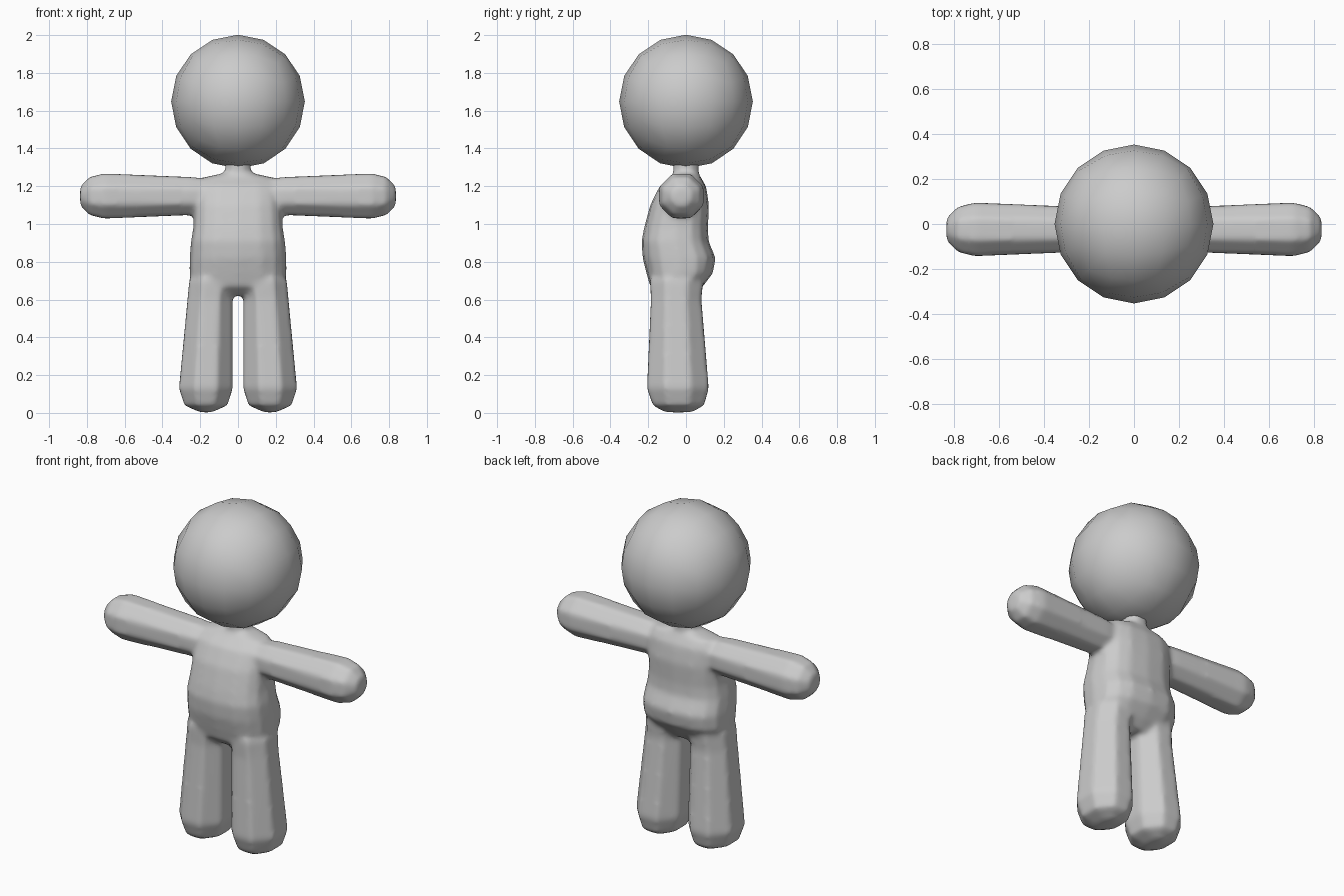
import bpy, bmesh
from math import cos, sin, pi, copysign
from mathutils import Vector

cube = bpy.data.objects.get("Cube")
if cube:
    bpy.data.objects.remove(cube, do_unlink=True)

grey = bpy.data.materials.new("plain_grey")
grey.use_nodes = True
grey.diffuse_color = (0.6, 0.6, 0.6, 1)
grey.node_tree.nodes["Principled BSDF"].inputs["Base Color"].default_value = (0.6, 0.6, 0.6, 1)


def finish(bm, name):
    bmesh.ops.recalc_face_normals(bm, faces=bm.faces)
    for face in bm.faces:
        face.smooth = True
    mesh = bpy.data.meshes.new(name)
    bm.to_mesh(mesh)
    bm.free()
    mesh.materials.append(grey)
    obj = bpy.data.objects.new(name, mesh)
    bpy.context.collection.objects.link(obj)
    return obj


def loft(bm, rings):
    """Skin a list of point rings and cap both ends."""
    loops = [[bm.verts.new(p) for p in ring] for ring in rings]
    for a, b in zip(loops, loops[1:]):
        for i in range(len(a)):
            j = (i + 1) % len(a)
            bm.faces.new((a[i], a[j], b[j], b[i]))
    bm.faces.new(loops[0])
    bm.faces.new(loops[-1])


def oval(sides, rx, ry, power=1.0, turn=0.0):
    """Points of a flat oval; power below 1 makes it boxier."""
    for i in range(sides):
        a = 2 * pi * i / sides + turn
        c, s = cos(a), sin(a)
        yield (rx * copysign(abs(c) ** power, c), ry * copysign(abs(s) ** power, s))


FLAT = pi / 8          # turns an octagon onto its flats
WIDEN = 1 / cos(FLAT)  # makes the flats reach the given size

skin = bmesh.new()

# Torso: height, half width, front y, back y
torso = [(0.62, 0.19, -0.13, 0.04), (0.67, 0.245, -0.19, 0.09), (0.74, 0.258, -0.21, 0.143),
         (0.82, 0.257, -0.23, 0.157), (0.91, 0.25, -0.236, 0.12), (0.98, 0.238, -0.222, 0.117),
         (1.10, 0.232, -0.19, 0.122), (1.20, 0.225, -0.14, 0.107), (1.245, 0.19, -0.085, 0.08),
         (1.268, 0.08, -0.065, 0.065)]
loft(skin, [[(x, y + (front + back) / 2, z)
             for x, y in oval(16, half, (back - front) / 2, 0.75)]
            for z, half, front, back in torso])

# Neck
loft(skin, [[(x, y, z) for x, y in oval(8, 0.072, 0.072, 1, FLAT)] for z in (1.2, 1.36)])

# Legs: height, centre x, half width, centre y, half depth
leg = [(0.003, 0.17, 0.03, -0.04, 0.07), (0.04, 0.17, 0.113, -0.04, 0.135),
       (0.13, 0.17, 0.142, -0.043, 0.163), (0.60, 0.148, 0.119, -0.052, 0.133),
       (0.70, 0.138, 0.12, -0.05, 0.14), (0.80, 0.12, 0.09, -0.05, 0.10)]
# Arms: distance from the middle, radius
arm = [(0.10, 0.085), (0.25, 0.1), (0.71, 0.119), (0.785, 0.1), (0.836, 0.05)]
for side in (-1, 1):
    loft(skin, [[(side * (cx + x), cy + y, z)
                 for x, y in oval(8, rx * WIDEN, ry * WIDEN, 1, FLAT)]
                for z, cx, rx, cy, ry in leg])
    loft(skin, [[(side * d, y - 0.024, z + 1.148)
                 for y, z in oval(8, r * WIDEN, r * WIDEN, 1, FLAT)] for d, r in arm])

# Fuse the limbs and torso into one soft skin
body = finish(skin, "body")
fuse = body.modifiers.new("fuse", "REMESH")
fuse.mode = "VOXEL"
fuse.voxel_size = 0.014
fuse.use_smooth_shade = True
soften = body.modifiers.new("soften", "SMOOTH")
soften.factor = 0.5
soften.iterations = 8

# Head: a cube divided and rounded into a ball
ball = bmesh.new()
bmesh.ops.create_cube(ball, size=2)
bmesh.ops.subdivide_edges(ball, edges=ball.edges, cuts=3, use_grid_fill=True)
for v in ball.verts:
    v.co = Vector([sin(c * pi / 4) / cos(c * pi / 4) for c in v.co]).normalized() * 0.354
    v.co.z += 1.648
finish(ball, "head")
